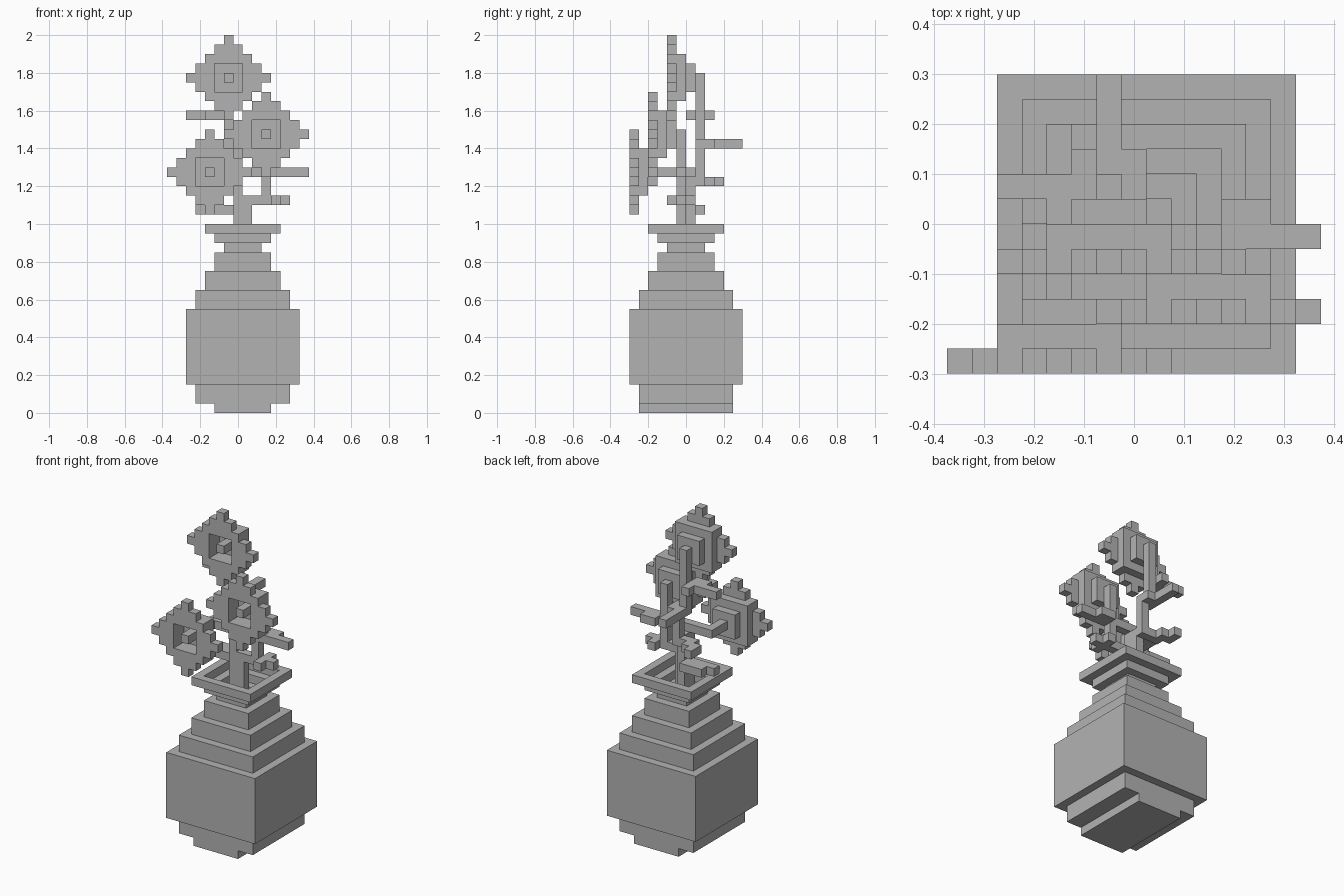
import bpy
import bmesh
from mathutils import Vector

old = bpy.data.objects.get("Cube")
if old:
    bpy.data.objects.remove(old, do_unlink=True)

UNIT = 0.05
X_SHIFT = 0.025

grey = bpy.data.materials.new("plain_grey")
grey.use_nodes = True
colour = (0.45, 0.45, 0.45, 1)
grey.diffuse_color = colour
grey.node_tree.nodes["Principled BSDF"].inputs["Base Color"].default_value = colour


def block(x0, x1, y0, y1, z0, z1):
    """All unit cells inside a box, upper bounds excluded."""
    return {(x, y, z) for x in range(x0, x1)
            for y in range(y0, y1) for z in range(z0, z1)}


def square(h, z0, z1, hy=None):
    hy = hy or h
    return block(-h, h, -hy, hy, z0, z1)


def union(boxes):
    return set().union(*(block(*b) for b in boxes))


def build(name, cells):
    """Skin the outside of a set of cells and merge the flat areas."""
    bm = bmesh.new()
    verts = {}

    def vert(p):
        if p not in verts:
            verts[p] = bm.verts.new(Vector(p) * UNIT + Vector((X_SHIFT, 0, 0)))
        return verts[p]

    for cell in cells:
        for axis in range(3):
            u, v = (axis + 1) % 3, (axis + 2) % 3
            for side in (0, 1):
                beside = list(cell)
                beside[axis] += 2 * side - 1
                if tuple(beside) in cells:
                    continue
                ring = []
                for a, b in ((0, 0), (1, 0), (1, 1), (0, 1)):
                    p = list(cell)
                    p[axis] += side
                    p[u] += a
                    p[v] += b
                    ring.append(vert(tuple(p)))
                bm.faces.new(ring if side else ring[::-1])
    bmesh.ops.dissolve_limit(bm, angle_limit=0.01, verts=bm.verts[:], edges=bm.edges[:])
    mesh = bpy.data.meshes.new(name)
    bm.to_mesh(mesh)
    bm.free()
    mesh.materials.append(grey)
    obj = bpy.data.objects.new(name, mesh)
    bpy.context.collection.objects.link(obj)


# Vase: stepped body with an open neck and rim
body = square(3, 0, 1, 5) | square(5, 1, 3) | square(6, 3, 11)
body |= square(5, 11, 13) | square(4, 13, 15) | square(3, 15, 17)
body |= square(2, 17, 18) | square(3, 18, 19) | square(4, 19, 20)
body -= square(1, 15, 18) | square(2, 18, 19) | square(3, 19, 20)
build("vase", body)


# Flowers: diamond of petals, stepped cup behind, stamen in the middle
def flower(name, cx, front, cz):
    def plate(r, y0, y1):
        return block(cx - r, cx + r + 1, y0, y1, cz - r, cz + r + 1)

    petals = {c for c in plate(4, front, front + 1)
              if abs(c[0] - cx) + abs(c[2] - cz) <= 4}
    cup = plate(2, front + 1, front + 2) | plate(1, front + 2, front + 3)
    hollow = plate(1, front, front + 2)
    stamen = plate(0, front, front + 2)
    build(name, ((petals | cup) - hollow) | stamen)


flower("top_flower", -2, -2, 35)
flower("middle_flower", 2, -4, 29)
flower("low_flower", -4, -6, 25)

# Stems: bent runs from the neck to each flower
stems = {
    "top_stem": [(-1, 0, 0, 1, 15, 25), (-1, 0, 1, 2, 24, 29), (-2, -1, 1, 2, 28, 36)],
    "middle_stem": [(0, 1, -1, 0, 15, 23), (0, 3, -1, 0, 22, 23), (2, 3, -1, 0, 22, 30)],
    "low_stem": [(-1, 0, -1, 0, 15, 26), (-4, -1, -1, 0, 25, 26), (-4, -3, -3, 0, 25, 26)],
}
for name, boxes in stems.items():
    build(name, union(boxes))

# Leaves: flat one-cell-thick shapes, given by height and footprint
leaves = {
    "upper_right_leaf": (31, [(-6, -4, 1, 2), (-4, -2, 0, 2), (-3, -2, 2, 3)]),
    "back_leaf": (28, [(-2, -1, 2, 6), (-1, 0, 2, 3)]),
    "long_left_leaf": (25, [(3, 7, -1, 0), (3, 5, 0, 1), (0, 2, -1, 0)]),
    "back_right_leaf": (24, [(-4, -2, 2, 3), (-4, -3, 3, 4), (-3, -1, 1, 2)]),
    "short_left_leaf": (22, [(3, 5, -1, 0), (3, 4, -2, 1)]),
    "low_right_leaf": (21, [(-4, -1, 0, 2), (-5, -4, 0, 1)]),
}
for name, (z, prints) in leaves.items():
    build(name, union([p + (z, z + 1) for p in prints]))
